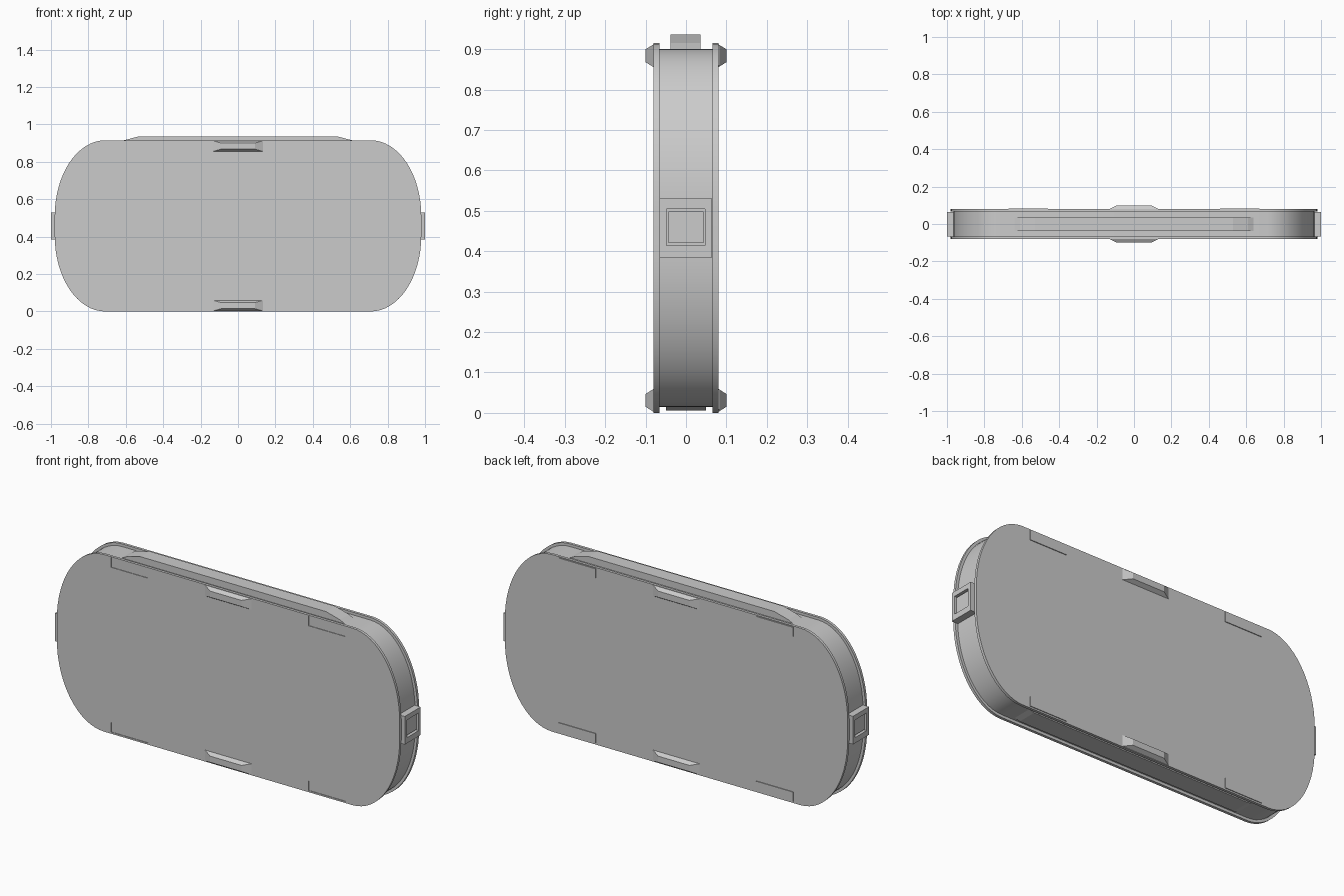
import bpy, bmesh, math
from mathutils import Vector

if "Cube" in bpy.data.objects:
    bpy.data.objects.remove(bpy.data.objects["Cube"])

MID = 0.4575  # mid height of the sign


def make(name, bm, smooth=False):
    bmesh.ops.recalc_face_normals(bm, faces=bm.faces)
    me = bpy.data.meshes.new(name)
    bm.to_mesh(me)
    bm.free()
    ob = bpy.data.objects.new(name, me)
    bpy.context.collection.objects.link(ob)
    if smooth:
        bpy.ops.object.select_all(action='DESELECT')
        ob.select_set(True)
        bpy.context.view_layer.objects.active = ob
        bpy.ops.object.shade_smooth_by_angle(angle=math.radians(30))
    return ob


def add_loft(bm, a, b):
    """Closed solid between two matching point loops."""
    va = [bm.verts.new(p) for p in a]
    vb = [bm.verts.new(p) for p in b]
    n = len(va)
    bm.faces.new(va)
    bm.faces.new(vb[::-1])
    for i in range(n):
        bm.faces.new((va[i], vb[i], vb[(i + 1) % n], va[(i + 1) % n]))


def add_box(bm, x0, x1, y0, y1, z0, z1):
    add_loft(bm, [(x0, y0, z0), (x1, y0, z0), (x1, y0, z1), (x0, y0, z1)],
             [(x0, y1, z0), (x1, y1, z0), (x1, y1, z1), (x0, y1, z1)])


def prism(name, pts, y0, y1, smooth=False):
    bm = bmesh.new()
    add_loft(bm, [(x, y0, z) for x, z in pts], [(x, y1, z) for x, z in pts])
    return make(name, bm, smooth)


def cut(ob, cutter):
    m = ob.modifiers.new("recess", 'BOOLEAN')
    m.operation = 'DIFFERENCE'
    m.solver = 'EXACT'
    m.object = cutter
    cutter.hide_render = True
    cutter.hide_viewport = False
    cutter.display_type = 'WIRE'


def outline(inset):
    """Rounded outline with elliptical corners."""
    rx, rz, n = 0.27 - inset, 0.405 - inset, 16
    pts = []
    for q, (sx, sz) in enumerate([(1, 1), (-1, 1), (-1, -1), (1, -1)]):
        for i in range(n + 1):
            t = math.pi / 2 * (q + i / n)
            pts.append((sx * 0.71 + rx * math.cos(t),
                        MID + sz * 0.0525 + rz * math.sin(t)))
    return pts


# Inset core and the two face plates
prism("core", outline(0.014), -0.07, 0.07, True)
front = prism("front_plate", outline(0), -0.08, -0.066, True)
prism("back_plate", outline(0), 0.066, 0.08, True)

# Four corner pads: sunk into the front, proud of the back
pads, slots = bmesh.new(), bmesh.new()
for s in (-1, 1):
    x0, x1 = sorted((s * 0.46, s * 0.67))
    for z0 in (0.008, 0.86):
        add_box(pads, x0, x1, 0.07, 0.084, z0, z0 + 0.05)
        add_box(slots, x0, x1, -0.1, -0.077, z0, z0 + 0.05)
make("back_pads", pads)
cut(front, make("pad_slot_cutter", slots))

# Top rail and bottom rail with sloped ends
prism("top_rail", [(-0.65, 0.895), (0.65, 0.895), (0.61, 0.915),
                   (0.53, 0.936), (-0.53, 0.936), (-0.61, 0.915)], -0.038, 0.036)
prism("bottom_rail", [(-0.67, 0.02), (0.67, 0.02), (0.62, 0.006),
                      (-0.62, 0.006)], -0.05, 0.05)

# Bevelled centre grips, front and back, top and bottom
bm = bmesh.new()
for s in (-1, 1):
    for zc in (0.031, 0.884):
        rect = [(-1, -1), (1, -1), (1, 1), (-1, 1)]
        add_loft(bm, [(x * 0.135, s * 0.079, zc + z * 0.029) for x, z in rect],
                 [(x * 0.09, s * 0.1, zc + z * 0.016) for x, z in rect])
make("centre_grips", bm)

# Side latches with a square recess and an inner button
for s, side in ((-1, "left"), (1, "right")):
    bm = bmesh.new()
    add_box(bm, *sorted((s * 0.94, s * 1.0)), -0.066, 0.064, 0.385, 0.53)
    latch = make(side + "_latch", bm)
    bm = bmesh.new()
    add_box(bm, *sorted((s * 0.984, s * 1.05)), -0.048, 0.047, 0.414, 0.505)
    cut(latch, make(side + "_latch_cutter", bm))
    bm = bmesh.new()
    add_box(bm, *sorted((s * 0.975, s * 0.992)), -0.043, 0.043, 0.42, 0.499)
    make(side + "_button", bm)
